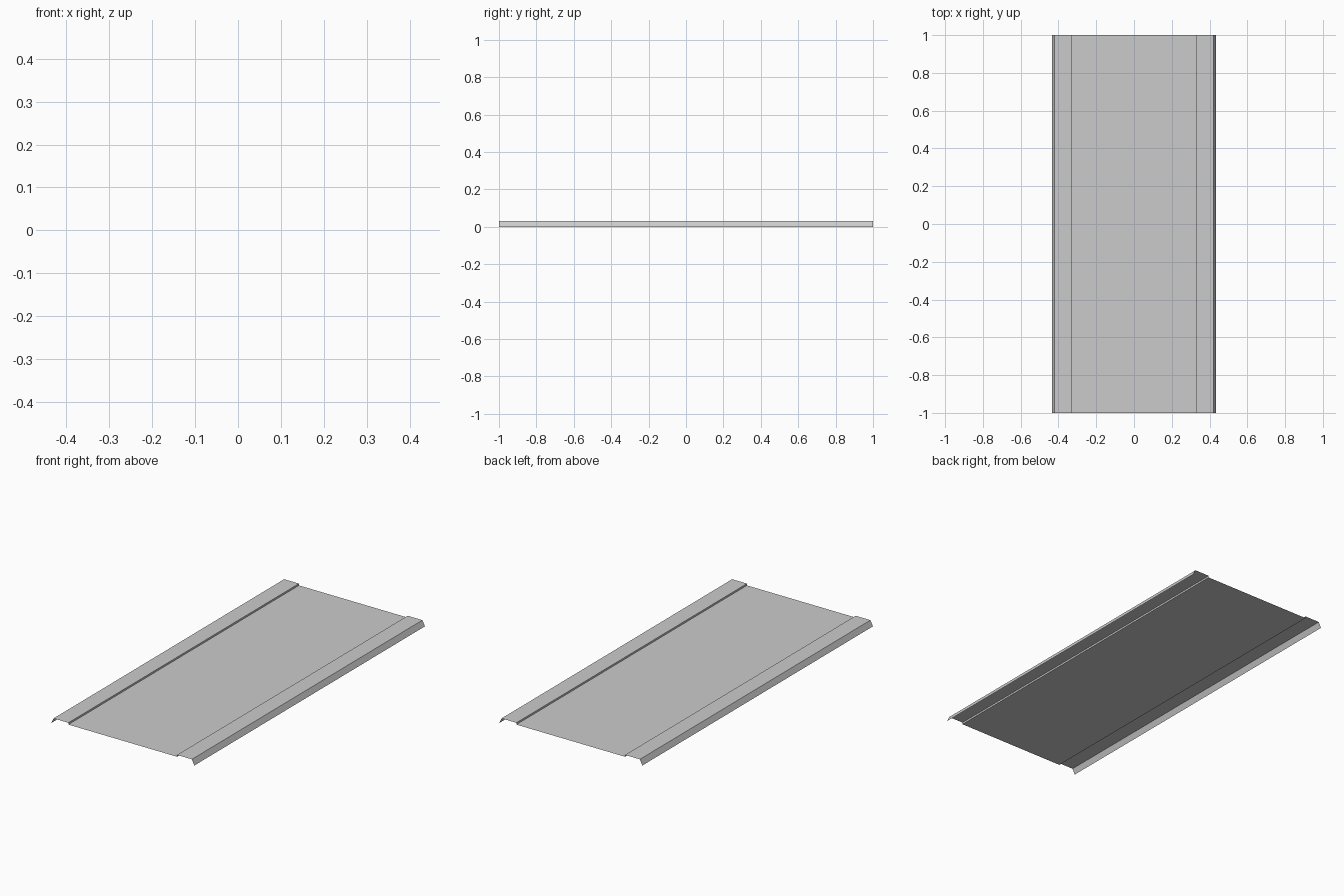
import bpy
import bmesh

if "Cube" in bpy.data.objects:
    bpy.data.objects.remove(bpy.data.objects["Cube"])

HALF_LENGTH = 1.0

# Right half of the cross-section: recessed panel, step, raised flange, sloping lip
half = [(0.33, 0.02), (0.33, 0.03), (0.42, 0.03), (0.435, 0.0)]
profile = [(-x, z) for x, z in reversed(half)] + half

# Open sheet: sweep the folded profile along y
bm = bmesh.new()
verts = [bm.verts.new((x, -HALF_LENGTH, z)) for x, z in profile]
edges = [bm.edges.new(pair) for pair in zip(verts, verts[1:])]
swept = bmesh.ops.extrude_edge_only(bm, edges=edges)["geom"]
moved = [g for g in swept if isinstance(g, bmesh.types.BMVert)]
bmesh.ops.translate(bm, verts=moved, vec=(0, 2 * HALF_LENGTH, 0))

# Point the outside of the sheet upwards
bm.normal_update()
panel = max(bm.faces, key=lambda f: f.calc_area())
bmesh.ops.recalc_face_normals(bm, faces=bm.faces[:])
bm.normal_update()
if panel.normal.z < 0:
    bmesh.ops.reverse_faces(bm, faces=bm.faces[:])

mesh = bpy.data.meshes.new("folded_panel")
bm.to_mesh(mesh)
bm.free()
bpy.context.collection.objects.link(bpy.data.objects.new("folded_panel", mesh))
